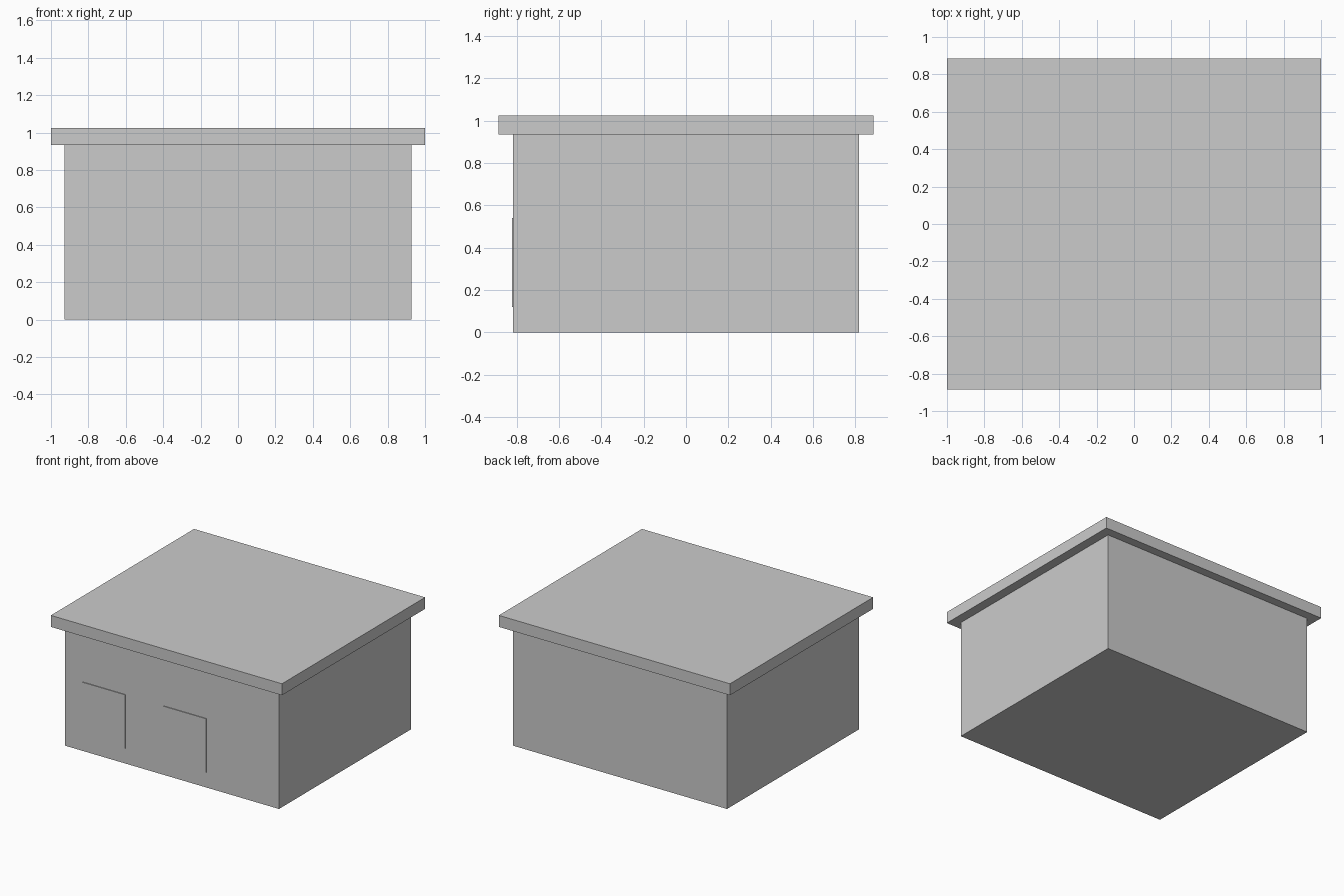
import bpy
from mathutils import Vector

if "Cube" in bpy.data.objects:
    bpy.data.objects.remove(bpy.data.objects["Cube"], do_unlink=True)

# Single plain grey
grey = bpy.data.materials.new("light_grey")
grey.use_nodes = True
colour = (0.6, 0.6, 0.6, 1)
grey.diffuse_color = colour
grey.node_tree.nodes["Principled BSDF"].inputs["Base Color"].default_value = colour


def box(name, low, high):
    """Flat-shaded box spanning two opposite corners."""
    low, high = Vector(low), Vector(high)
    bpy.ops.mesh.primitive_cube_add(size=1, location=(low + high) / 2)
    obj = bpy.context.object
    obj.name = name
    for vert in obj.data.vertices:
        vert.co *= high - low
    obj.data.materials.append(grey)
    return obj


WALL_FRONT = -0.817
WALL_TOP = 0.935

# Main block and overhanging flat roof
box("walls", (-0.927, WALL_FRONT, 0), (0.927, 0.817, WALL_TOP))
box("roof_slab", (-1, -0.885, WALL_TOP), (1, 0.885, 1.025))

# Two thin panels on the front wall
for side, x in (("right", -0.77), ("middle", -0.07)):
    box("window_panel_" + side, (x, WALL_FRONT - 0.006, 0.12),
        (x + 0.37, WALL_FRONT + 0.002, 0.54))
